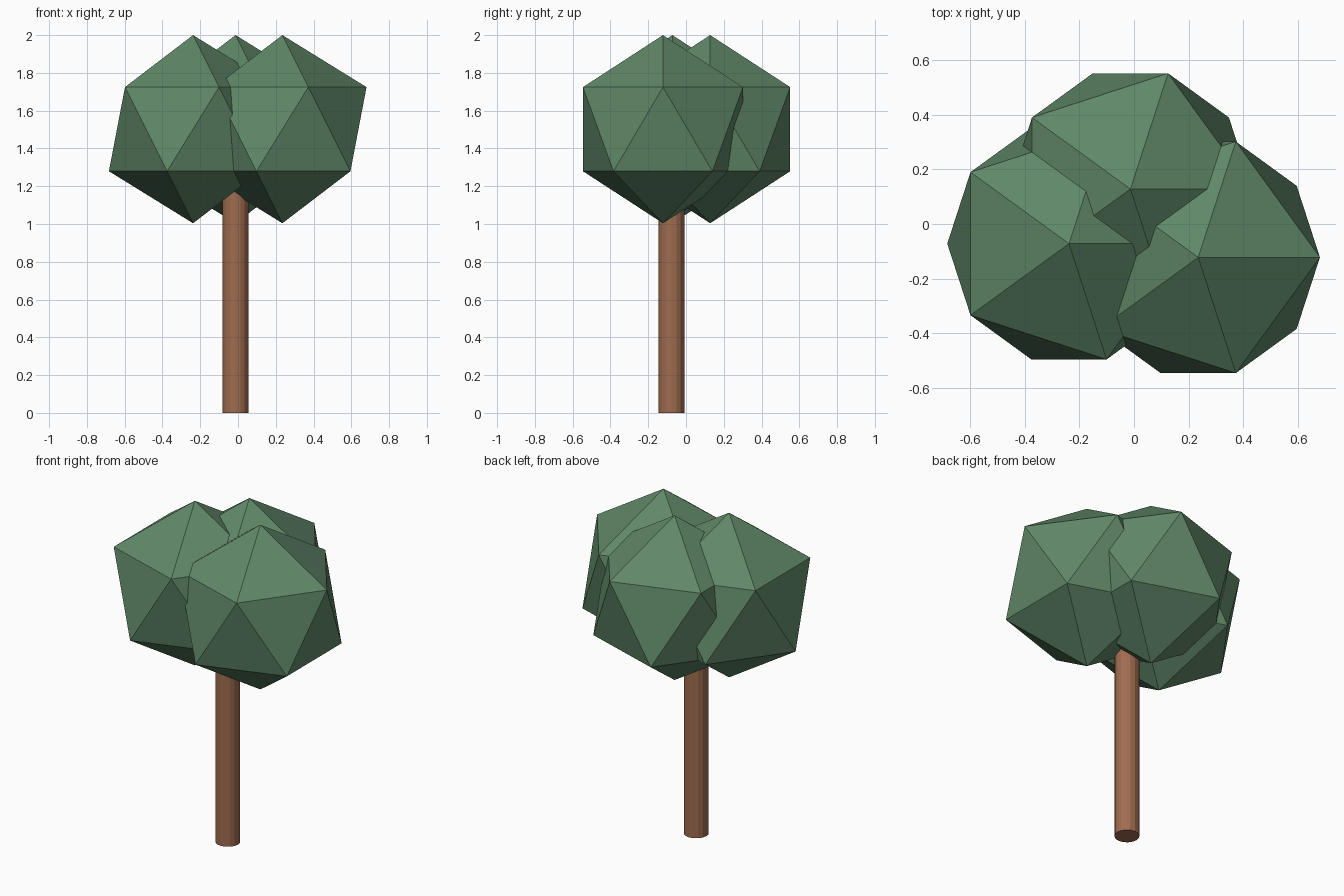
import bpy

default = bpy.data.objects.get("Cube")
if default:
    bpy.data.objects.remove(default, do_unlink=True)


def make_material(name, colour):
    mat = bpy.data.materials.new(name)
    mat.use_nodes = True
    mat.diffuse_color = colour
    mat.node_tree.nodes["Principled BSDF"].inputs["Base Color"].default_value = colour
    return mat


leaf_green = make_material("leaf green", (0.117, 0.245, 0.138, 1))
bark_brown = make_material("bark brown", (0.35, 0.15, 0.08, 1))

# Trunk, running up into the foliage
trunk_height = 1.4
bpy.ops.mesh.primitive_cylinder_add(vertices=16, radius=0.069, depth=trunk_height,
                                    location=(-0.014, -0.077, trunk_height / 2))
trunk = bpy.context.object
trunk.name = "trunk"
trunk.data.materials.append(bark_brown)

# Three overlapping faceted leaf clumps
clumps = {
    "foliage_left": (0.235, -0.122),
    "foliage_right": (-0.238, -0.072),
    "foliage_back": (-0.013, 0.128),
}
for name, (x, y) in clumps.items():
    bpy.ops.mesh.primitive_ico_sphere_add(subdivisions=1, radius=0.498,
                                          location=(x, y, 1.502))
    clump = bpy.context.object
    clump.name = name
    clump.data.materials.append(leaf_green)
